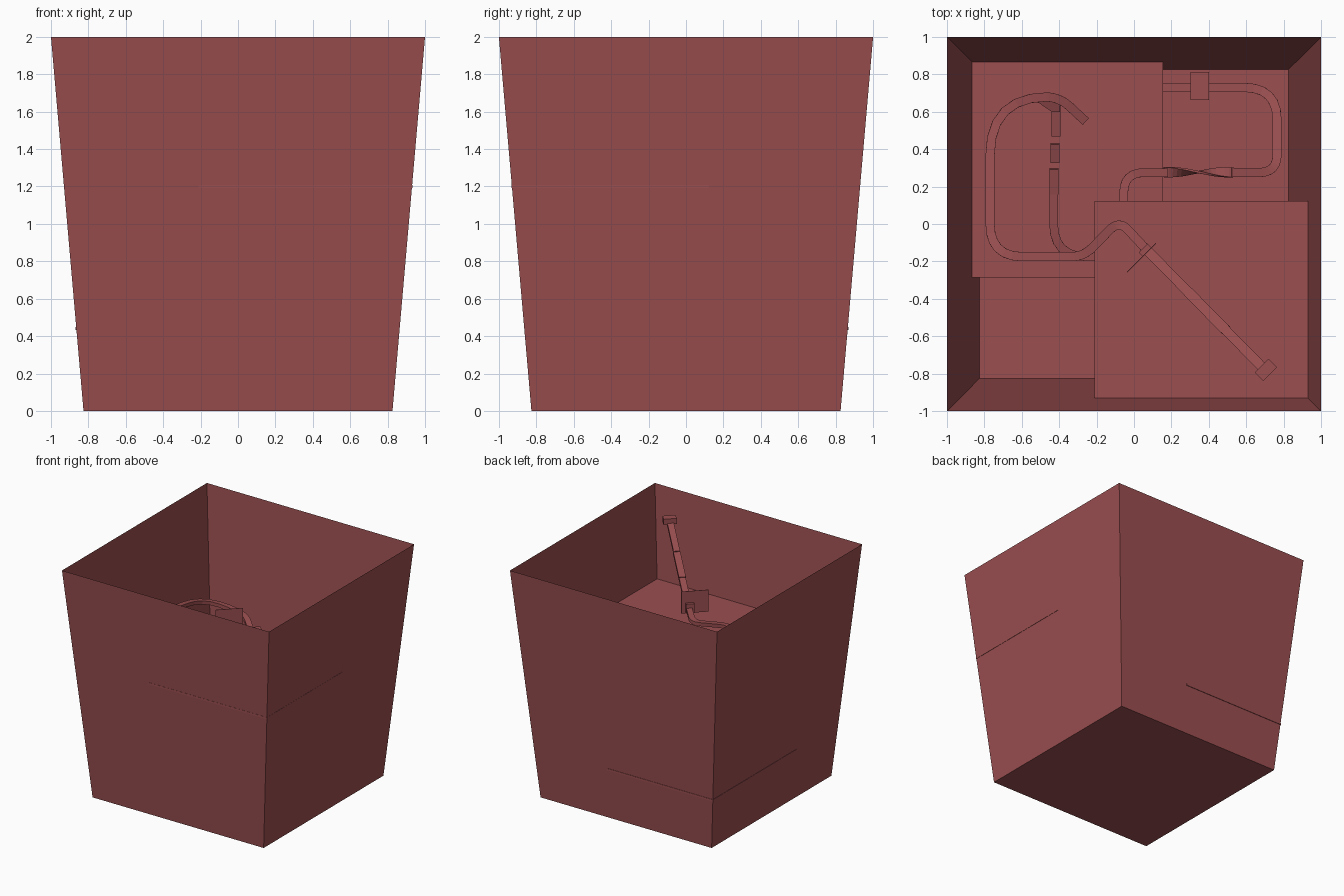
import bpy, bmesh, math
from mathutils import Vector, Matrix

cube = bpy.data.objects.get("Cube")
if cube:
    bpy.data.objects.remove(cube, do_unlink=True)

red = bpy.data.materials.new("dusty red")
red.use_nodes = True
red.diffuse_color = (0.325, 0.077, 0.080, 1)
red.node_tree.nodes["Principled BSDF"].inputs["Base Color"].default_value = red.diffuse_color


def finish(bm, name):
    mesh = bpy.data.meshes.new(name)
    bmesh.ops.recalc_face_normals(bm, faces=bm.faces)
    bm.to_mesh(mesh)
    bm.free()
    mesh.materials.append(red)
    obj = bpy.data.objects.new(name, mesh)
    bpy.context.collection.objects.link(obj)
    return obj


def block(name, center, size, turn=0):
    bm = bmesh.new()
    bmesh.ops.create_cube(bm, size=1)
    bm.transform(Matrix.Translation(center) @ Matrix.Rotation(turn, 4, 'Z')
                 @ Matrix.Diagonal((*size, 1)))
    return finish(bm, name)


def rounded(corners, steps=7):
    """Path through (x, y, z, radius) corners with rounded bends."""
    pts = [Vector(c[:3]) for c in corners]
    path = [pts[0]]
    for i in range(1, len(pts) - 1):
        c, r = pts[i], corners[i][3]
        a = c + (pts[i - 1] - c).normalized() * r
        b = c + (pts[i + 1] - c).normalized() * r
        for k in range(steps):
            t = k / (steps - 1)
            path.append(a * (1 - t) ** 2 + c * 2 * t * (1 - t) + b * t * t)
    return path + [pts[-1]]


def sweep(name, path, width=0.048, height=0.03, twist=0):
    """Rectangular track along a path, optionally twisted about it."""
    bm = bmesh.new()
    rings = []
    last = len(path) - 1
    for i, p in enumerate(path):
        along = (path[min(i + 1, last)] - path[max(i - 1, 0)]).normalized()
        side = along.cross(Vector((0, 0, 1))).normalized()
        side.rotate(Matrix.Rotation(twist * i / last, 3, along))
        up = side.cross(along)
        rings.append([bm.verts.new(p + side * u * width / 2 + up * v * height / 2)
                      for u, v in ((-1, -1), (1, -1), (1, 1), (-1, 1))])
    for a, b in zip(rings, rings[1:]):
        for k in range(4):
            bm.faces.new((a[k], a[(k + 1) % 4], b[(k + 1) % 4], b[k]))
    bm.faces.new(rings[0])
    bm.faces.new(rings[-1])
    return finish(bm, name)


# Open tapered box: single-sheet walls and floor
bm = bmesh.new()
bmesh.ops.create_cube(bm, size=2)
for v in bm.verts:
    s = 1 if v.co.z > 0 else 0.826
    v.co = Vector((v.co.x * s, v.co.y * s, v.co.z + 1))
bmesh.ops.delete(bm, geom=[f for f in bm.faces if f.normal.z > 0.9], context='FACES_ONLY')
finish(bm, "tapered_box")

# Two shelves in opposite corners, their edges just breaking through the walls
block("upper_shelf", (0.36, -0.405, 1.2), (1.145, 1.055, 0.016))
block("lower_shelf", (-0.356, 0.291, 0.44), (1.024, 1.154, 0.016))

# Straight chute of stepped sections, with start block and guard plate
start, end = Vector((0.70, -0.78, 1.82)), Vector((0.06, -0.13, 1.49))
cuts = [0, 0.33, 0.62, 0.99]
for i, (a, b) in enumerate(zip(cuts, cuts[1:])):
    drop = Vector((0, 0, -0.008 * i))
    sweep(f"chute_section_{i + 1}", [start.lerp(end, a) + drop, start.lerp(end, b + 0.02) + drop],
          0.052 + 0.004 * (i % 2))
block("start_block", (0.705, -0.78, 1.84), (0.105, 0.065, 0.05), math.radians(45))
block("guard_plate", (0.04, -0.18, 1.535), (0.22, 0.004, 0.19), math.radians(45))
block("chute_mouth", (0.06, -0.14, 1.49), (0.065, 0.03, 0.08), math.radians(45))

# High track looping around the left side
sweep("high_track", rounded([
    (0.06, -0.13, 1.48, 0), (-0.08, 0.02, 1.46, 0.07), (-0.27, -0.175, 1.41, 0.07),
    (-0.77, -0.175, 1.32, 0.18), (-0.77, 0.68, 1.2, 0.32), (-0.4, 0.68, 1.12, 0.08),
    (-0.26, 0.55, 1.08, 0)]))

# Falling steps below the end of the loop
bm = bmesh.new()
vs = [bm.verts.new(p) for p in ((-0.52, 0.655, 1.04), (-0.395, 0.655, 1.04),
                                (-0.395, 0.60, 1.02), (-0.44, 0.60, 1.02))]
bm.faces.new(vs)
finish(bm, "catch_wedge")
for i, (y0, y1) in enumerate(((0.64, 0.47), (0.43, 0.33), (0.295, 0.16))):
    z = 1.0 - 0.07 * i
    x = -0.417 - 0.006 * i
    sweep(f"step_{i + 1}", [Vector((x, y0, z)), Vector((x, y1, z - 0.03))])

# Middle track passing under the upper shelf
sweep("middle_track", rounded([
    (-0.43, 0.17, 0.83, 0), (-0.43, -0.175, 0.79, 0.18), (-0.055, -0.175, 0.74, 0.12),
    (-0.055, 0.275, 0.69, 0.11), (0.18, 0.275, 0.66, 0)]), 0.046)

# Twisted section
a, b = Vector((0.16, 0.277, 0.66)), Vector((0.53, 0.277, 0.60))
sweep("twisted_track", [a.lerp(b, k / 16) for k in range(17)], 0.054, 0.012, math.pi)

# Low track turning around the right side and back under the lower shelf
sweep("low_track", rounded([
    (0.52, 0.275, 0.6, 0), (0.765, 0.275, 0.55, 0.1), (0.765, 0.73, 0.45, 0.18),
    (-0.2, 0.73, 0.26, 0)]))
block("track_gate", (0.352, 0.738, 0.39), (0.1, 0.15, 0.1))
